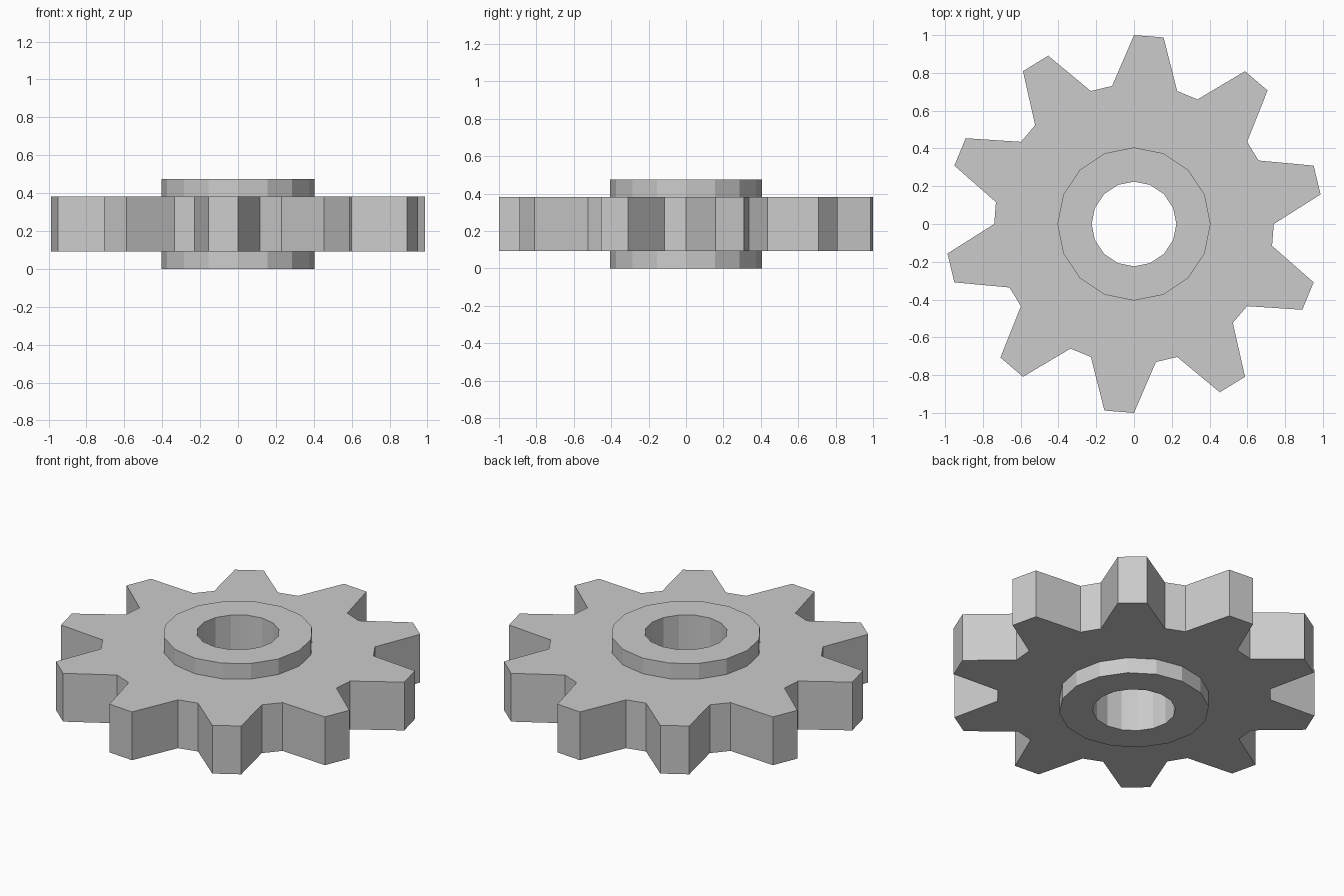
import bpy, bmesh
from math import cos, sin, pi

if "Cube" in bpy.data.objects:
    bpy.data.objects.remove(bpy.data.objects["Cube"])

TEETH, SIDES = 10, 16
R_TIP, R_ROOT, R_HUB, R_BORE = 1.0, 0.74, 0.405, 0.224
Z_BODY, Z_TOP = (0.093, 0.381), 0.474

bm = bmesh.new()


def ring(radii, z):
    """Closed loop of vertices, clockwise from +y, one per radius."""
    n = len(radii)
    return [bm.verts.new((r * sin(2 * pi * i / n), r * cos(2 * pi * i / n), z))
            for i, r in enumerate(radii)]


def bridge(a, b):
    """Quads between two loops of equal length."""
    n = len(a)
    for i in range(n):
        j = (i + 1) % n
        bm.faces.new((a[i], a[j], b[j], b[i]))


def loop_edges(loop):
    return [bm.edges.get((v, loop[i - 1])) for i, v in enumerate(loop)]


# Toothed rim: two tip points then two root points per tooth
teeth = [R_TIP, R_TIP, R_ROOT, R_ROOT] * TEETH
rim = [ring(teeth, z) for z in Z_BODY]
bridge(*rim)

# Hub collars above and below, with a bore through the middle
hub_low, collar_low, collar_top, hub_top = [
    ring([R_HUB] * SIDES, z) for z in (0, *Z_BODY, Z_TOP)]
bore_low, bore_top = [ring([R_BORE] * SIDES, z) for z in (0, Z_TOP)]
bridge(hub_low, collar_low)
bridge(collar_top, hub_top)
bridge(hub_top, bore_top)
bridge(bore_top, bore_low)
bridge(bore_low, hub_low)

# Flat gear faces between the rim and the collars
for outer, inner in zip(rim, (collar_low, collar_top)):
    bmesh.ops.triangle_fill(bm, use_beauty=True, normal=(0, 0, 1),
                            edges=loop_edges(outer) + loop_edges(inner))

bmesh.ops.recalc_face_normals(bm, faces=bm.faces[:])
mesh = bpy.data.meshes.new("gear_wheel")
bm.to_mesh(mesh)
bm.free()
bpy.context.collection.objects.link(bpy.data.objects.new("gear_wheel", mesh))
